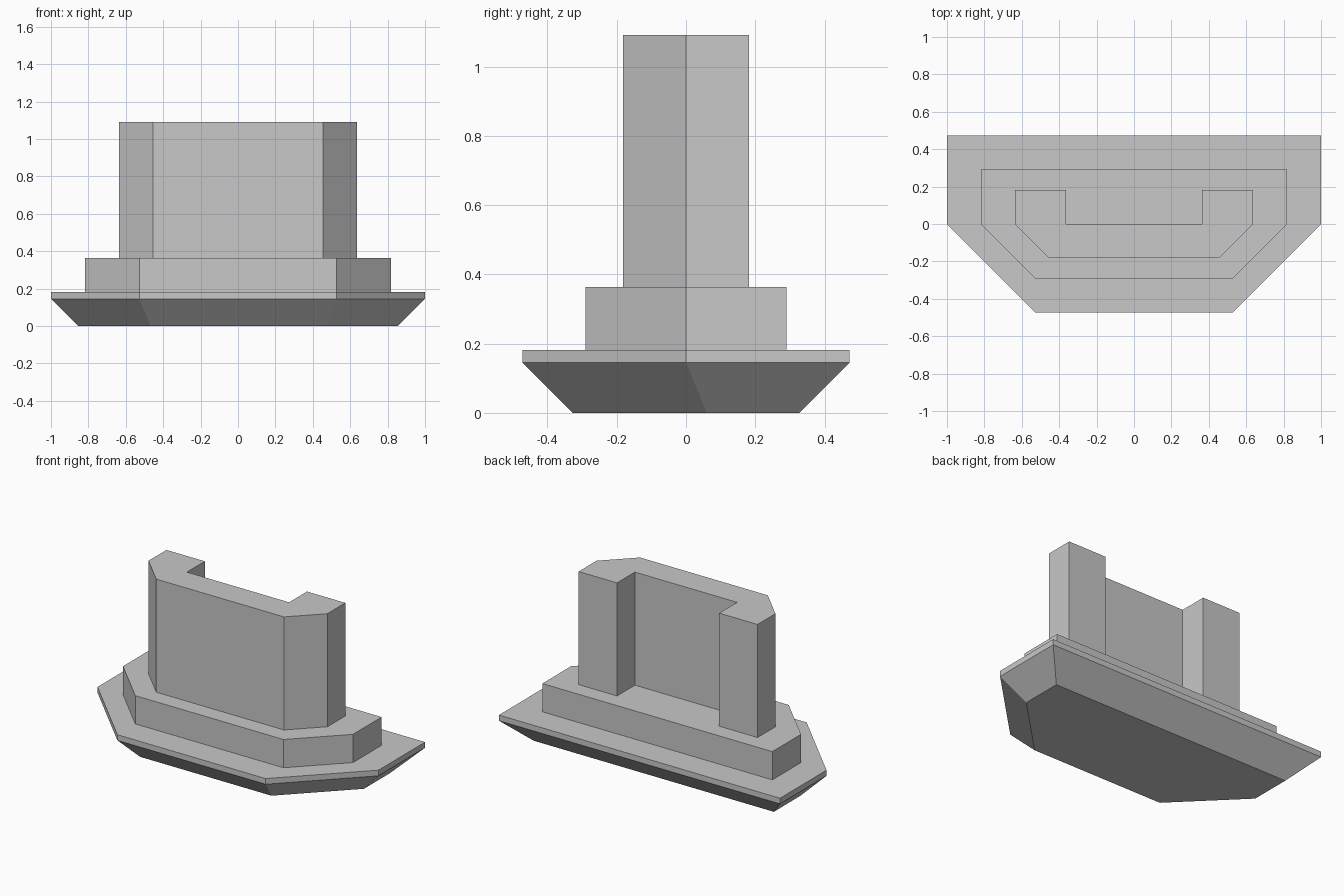
import bpy
import bmesh

default = bpy.data.objects.get("Cube")
if default:
    bpy.data.objects.remove(default, do_unlink=True)

stone = bpy.data.materials.new("light grey stone")
stone.use_nodes = True
colour = (0.58, 0.58, 0.58, 1)
stone.diffuse_color = colour
stone.node_tree.nodes["Principled BSDF"].inputs["Base Color"].default_value = colour

U = 2 / 11  # modelling unit


def outline(half_width, half_depth, corner_x, corner_y=0, notch=None):
    """Mirrored plan with cut front corners and an optional rear notch."""
    right = [(corner_x, -half_depth), (half_width, corner_y), (half_width, half_depth)]
    if notch:
        right += [(notch, half_depth), (notch, 0)]
    return right + [(-x, y) for x, y in reversed(right)]


def loft(name, layers):
    """Closed solid through a stack of (outline, height) layers."""
    bm = bmesh.new()
    rings = [[bm.verts.new((x * U, y * U, z * U)) for x, y in pts] for pts, z in layers]
    bm.faces.new(rings[0][::-1])
    bm.faces.new(rings[-1])
    n = len(rings[0])
    for low, high in zip(rings, rings[1:]):
        for i in range(n):
            j = (i + 1) % n
            bm.faces.new((low[i], low[j], high[j], high[i]))
    bmesh.ops.recalc_face_normals(bm, faces=bm.faces)
    mesh = bpy.data.meshes.new(name)
    bm.to_mesh(mesh)
    bm.free()
    mesh.materials.append(stone)
    obj = bpy.data.objects.new(name, mesh)
    bpy.context.collection.objects.link(obj)
    return obj


# Base slab with an undercut sloping rim
base_plan = outline(5.5, 2.6, 2.9)
foot_plan = outline(4.7, 1.8, 2.57, 0.33)
loft("base_slab", [(foot_plan, 0), (base_plan, 0.8), (base_plan, 1)])

# Middle step
step_plan = outline(4.5, 1.6, 2.9)
loft("middle_step", [(step_plan, 1), (step_plan, 2)])

# Upright wall with two rear piers
wall_plan = outline(3.5, 1, 2.5, notch=2)
loft("upright_wall", [(wall_plan, 2), (wall_plan, 6)])
